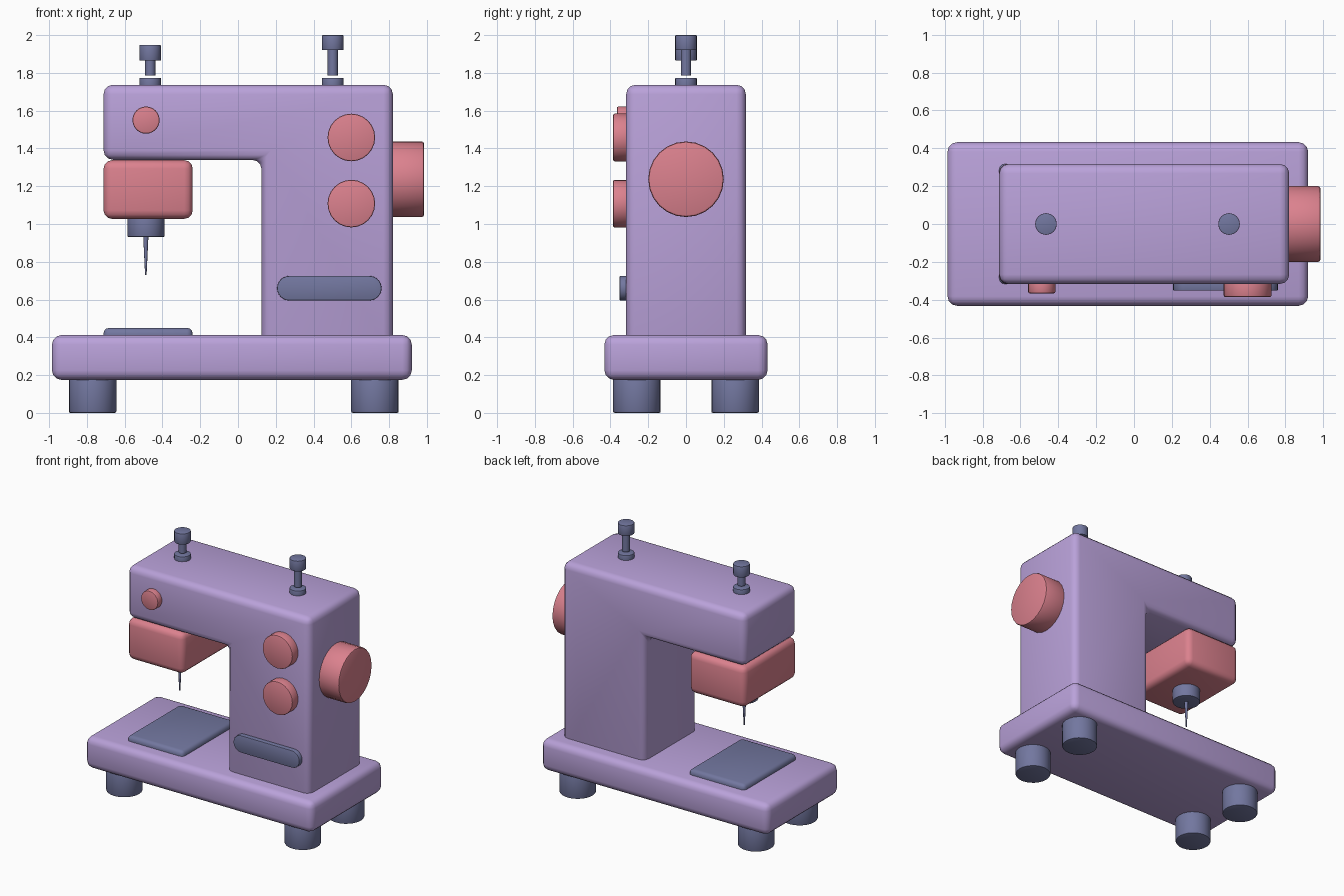
import bpy, bmesh, math
from mathutils import Matrix, Vector

if "Cube" in bpy.data.objects:
    bpy.data.objects.remove(bpy.data.objects["Cube"])


def material(name, rgb):
    m = bpy.data.materials.new(name)
    m.diffuse_color = (*rgb, 1)
    m.use_nodes = True
    m.node_tree.nodes["Principled BSDF"].inputs["Base Color"].default_value = m.diffuse_color
    return m


LILAC = material("lilac", (0.49, 0.36, 0.70))
PINK = material("pink", (0.71, 0.22, 0.27))
SLATE = material("slate blue", (0.17, 0.185, 0.35))


def finish(bm, name, mat):
    bmesh.ops.recalc_face_normals(bm, faces=bm.faces[:])
    me = bpy.data.meshes.new(name)
    bm.to_mesh(me)
    bm.free()
    me.materials.append(mat)
    ob = bpy.data.objects.new(name, me)
    bpy.context.collection.objects.link(ob)
    bpy.ops.object.select_all(action='DESELECT')
    ob.select_set(True)
    bpy.context.view_layer.objects.active = ob
    bpy.ops.object.shade_smooth_by_angle(angle=math.radians(40))
    return ob


def bevel_sharp(bm, width, segments):
    """Round every edge sharper than 50 degrees."""
    edges = [e for e in bm.edges if e.calc_face_angle(0) > math.radians(50)]
    bmesh.ops.bevel(bm, geom=edges, offset=width, offset_type='OFFSET',
                    segments=segments, profile=0.5, affect='EDGES')


def prism(name, pts, y0, y1, mat, width, segments=3):
    """Extrude an x-z profile from y0 to y1 and round its edges."""
    bm = bmesh.new()
    face = bm.faces.new([bm.verts.new((x, y0, z)) for x, z in pts])
    out = bmesh.ops.extrude_face_region(bm, geom=[face])
    moved = [v for v in out["geom"] if isinstance(v, bmesh.types.BMVert)]
    bmesh.ops.translate(bm, verts=moved, vec=(0, y1 - y0, 0))
    bmesh.ops.recalc_face_normals(bm, faces=bm.faces[:])
    bevel_sharp(bm, width, segments)
    return finish(bm, name, mat)


def box(name, x0, x1, y, z0, z1, mat, width):
    return prism(name, [(x0, z0), (x1, z0), (x1, z1), (x0, z1)], -y, y, mat, width)


def cylinder(name, start, end, r, mat, width=0.008, sides=24, r2=None):
    """Cylinder or cone between two points, with slightly rounded rims."""
    a, b = Vector(start), Vector(end)
    bm = bmesh.new()
    bmesh.ops.create_cone(bm, cap_ends=True, segments=sides, radius1=r,
                          radius2=r if r2 is None else r2, depth=(b - a).length)
    if width:
        bevel_sharp(bm, width, 2)
    rot = (b - a).to_track_quat('Z', 'Y').to_matrix().to_4x4()
    bm.transform(Matrix.Translation((a + b) / 2) @ rot)
    return finish(bm, name, mat)


# Base slab and its four feet
box("base", -0.985, 0.92, 0.432, 0.175, 0.412, LILAC, 0.05)
for x, side in ((-0.77, "left"), (0.725, "right")):
    for y, end in ((-0.26, "front"), (0.26, "back")):
        cylinder(f"foot_{end}_{side}", (x, y, 0), (x, y, 0.2), 0.126, SLATE)

# Column and arm in one L-shaped body
prism("body", [(0.125, 0.33), (0.82, 0.33), (0.82, 1.737), (-0.712, 1.737),
               (-0.712, 1.34), (0.125, 1.34)], -0.317, 0.317, LILAC, 0.05)

# Needle head, needle holder and needle
box("needle_head", -0.712, -0.24, 0.317, 1.027, 1.338, PINK, 0.045)
cylinder("needle_holder", (-0.488, 0, 0.932), (-0.488, 0, 1.05), 0.098, SLATE, 0.004)
cylinder("needle", (-0.488, 0, 0.73), (-0.488, 0, 0.94), 0.004, SLATE, 0, 12, 0.014)

# Needle plate on the base
box("needle_plate", -0.712, -0.24, 0.317, 0.36, 0.45, SLATE, 0.03)

# Hand wheel and front dials
cylinder("hand_wheel", (0.79, 0, 1.237), (0.985, 0, 1.237), 0.2, PINK, 0.012)
for name, x, z, r, y in (("upper_dial", 0.6, 1.458, 0.126, -0.386),
                         ("lower_dial", 0.6, 1.108, 0.126, -0.386),
                         ("small_dial", -0.487, 1.55, 0.072, -0.366)):
    cylinder(name, (x, -0.29, z), (x, y, z), r, PINK)

# Rounded slot bar on the column front
R = 0.065
arc = [math.radians(-90 + 15 * i) for i in range(13)]
slot = [(0.695 + R * math.cos(t), 0.66 + R * math.sin(t)) for t in arc]
slot += [(0.272 - R * math.cos(t), 0.66 - R * math.sin(t)) for t in arc]
prism("slot_bar", slot, -0.352, -0.29, SLATE, 0.005, 2)

# Two thread pins on top: collar, stem and cap
for side, x, cap, top in (("left", -0.465, 1.865, 1.948), ("right", 0.502, 1.92, 2.0)):
    cylinder(f"pin_collar_{side}", (x, 0, 1.71), (x, 0, 1.774), 0.057, SLATE, 0.004)
    cylinder(f"pin_stem_{side}", (x, 0, 1.786), (x, 0, cap + 0.01), 0.027, SLATE, 0)
    cylinder(f"pin_cap_{side}", (x, 0, cap), (x, 0, top), 0.057, SLATE, 0.004)
